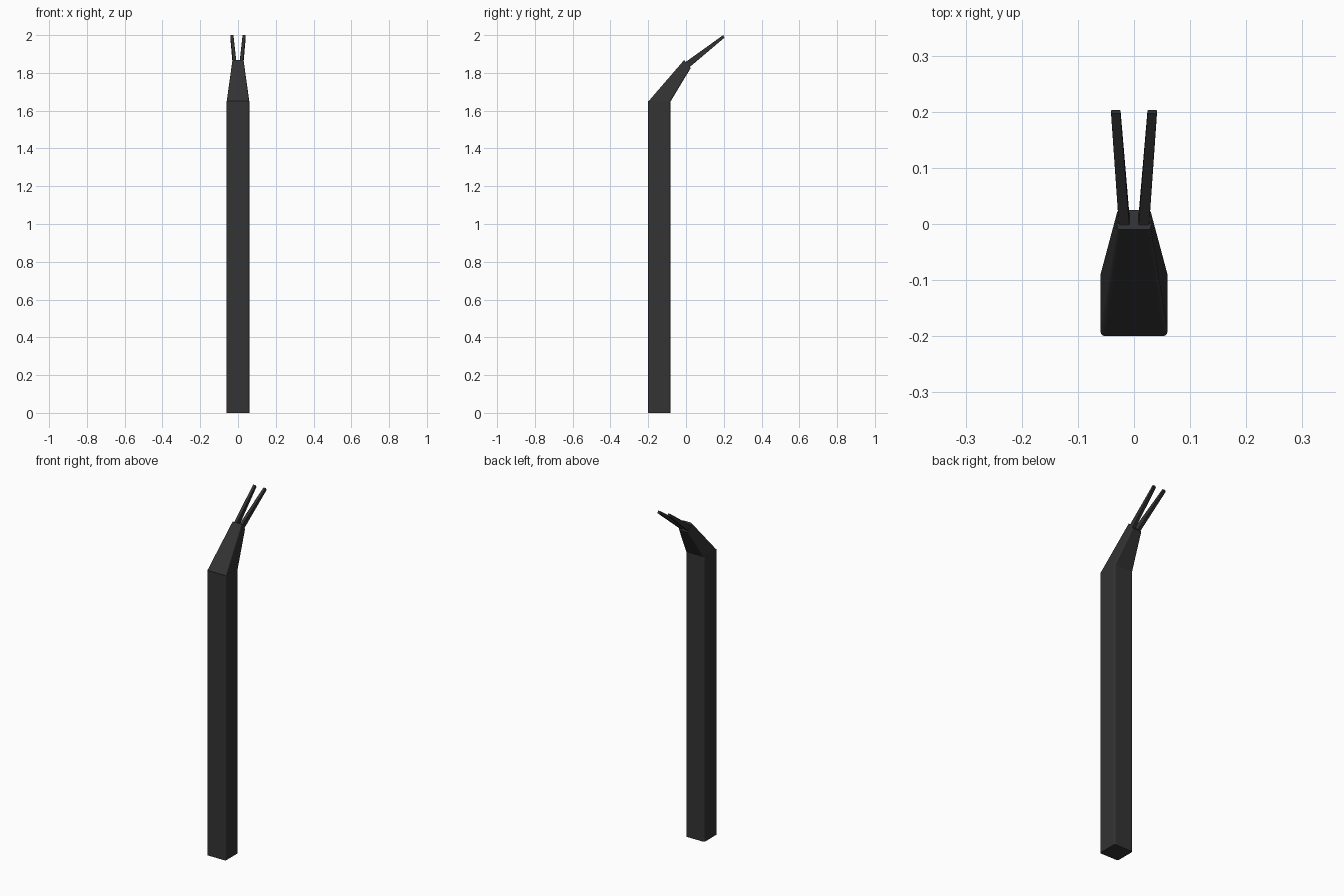
import bpy, bmesh, math
from mathutils import Vector

if "Cube" in bpy.data.objects:
    bpy.data.objects.remove(bpy.data.objects["Cube"])

mat = bpy.data.materials.new("dark_grey")
mat.diffuse_color = (0.033, 0.033, 0.033, 1)
mat.use_nodes = True
mat.node_tree.nodes["Principled BSDF"].inputs["Base Color"].default_value = mat.diffuse_color


def ring(front, back, half_width, radius, x=0.0, segs=3):
    """Rounded rectangle spanning x and the line front->back, given as (y, z)."""
    f, b = Vector((0, *front)), Vector((0, *back))
    mid, half = (f + b) / 2, (b - f).length / 2
    axis = (b - f).normalized()
    pts = []
    for sx, sy, start in ((1, 1, 0), (-1, 1, 90), (-1, -1, 180), (1, -1, 270)):
        for i in range(segs + 1):
            a = math.radians(start + 90 * i / segs)
            u = sx * (half_width - radius) + radius * math.cos(a)
            v = sy * (half - radius) + radius * math.sin(a)
            pts.append(mid + Vector((x + u, 0, 0)) + axis * v)
    return pts


def loft(name, rings):
    """Skin a list of rings and cap both ends."""
    bm = bmesh.new()
    loops = [[bm.verts.new(p) for p in r] for r in rings]
    n = len(loops[0])
    for a, b in zip(loops, loops[1:]):
        for i in range(n):
            j = (i + 1) % n
            bm.faces.new((a[i], a[j], b[j], b[i]))
    bm.faces.new(loops[0][::-1])
    bm.faces.new(loops[-1])
    bmesh.ops.recalc_face_normals(bm, faces=bm.faces)
    me = bpy.data.meshes.new(name)
    bm.to_mesh(me)
    bm.free()
    me.materials.append(mat)
    ob = bpy.data.objects.new(name, me)
    bpy.context.collection.objects.link(ob)
    return ob


# Long square handle
loft("handle", [ring((-0.2, 0), (-0.082, 0), 0.06, 0.009),
                ring((-0.2, 1.65), (-0.082, 1.65), 0.06, 0.009)])

# Bent neck tapering to a tilted tip
loft("neck", [ring((-0.2, 1.648), (-0.082, 1.648), 0.06, 0.009),
              ring((-0.010, 1.868), (0.025, 1.826), 0.03, 0.006)])

# Two splayed prongs, thinning towards their ends
for side, name in ((-1, "left_prong"), (1, "right_prong")):
    loft(name, [ring((-0.004, 1.856), (0.016, 1.828), 0.0095, 0.002, side * 0.0175),
                ring((0.197, 2.0), (0.203, 1.986), 0.0085, 0.002, side * 0.0325)])
